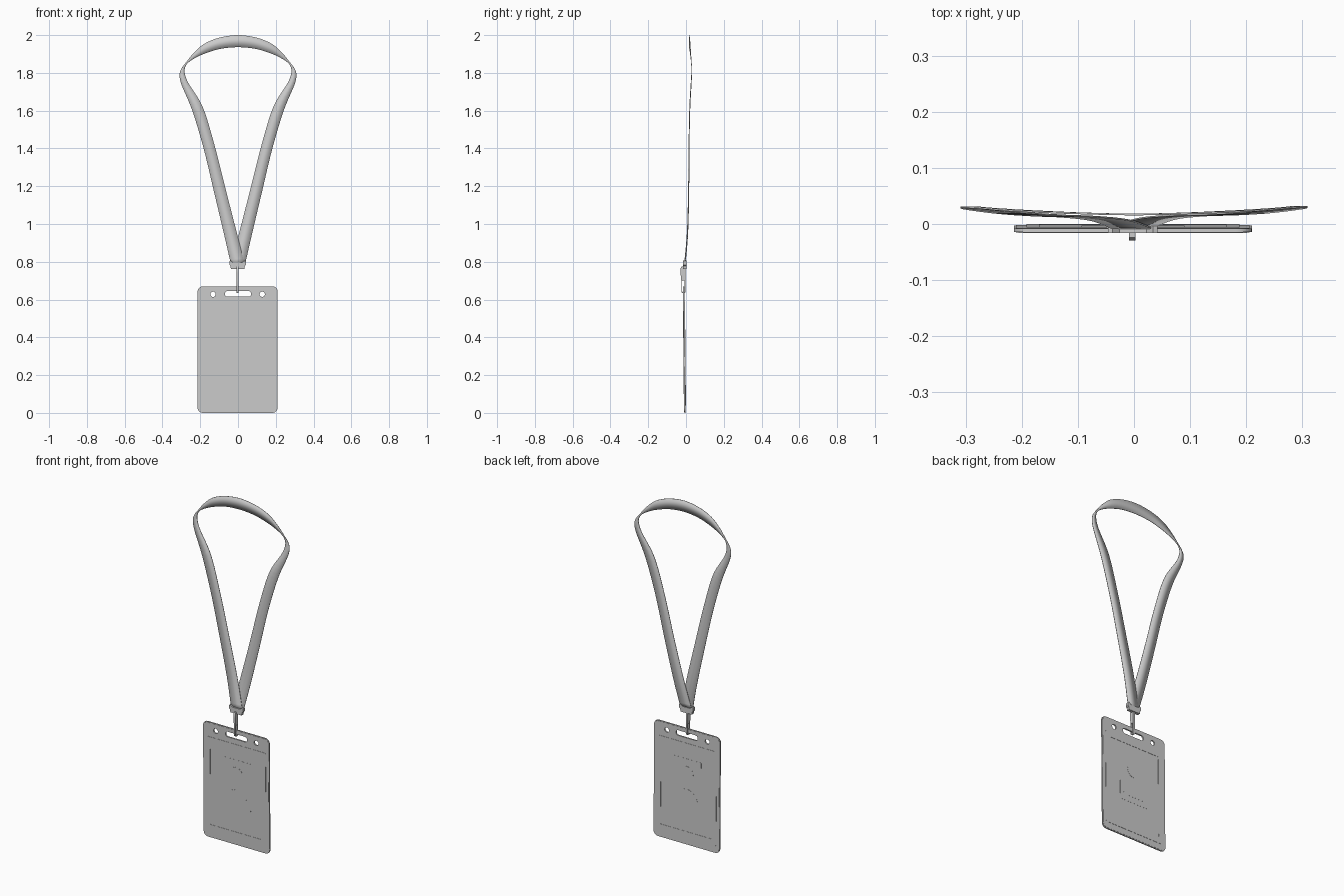
import bpy, bmesh, math
from mathutils import Vector

if "Cube" in bpy.data.objects:
    bpy.data.objects.remove(bpy.data.objects["Cube"])

FRONT = (math.pi / 2, 0, 0)               # profile drawn in x-z
SIDE = (math.pi / 2, 0, math.pi / 2)      # profile drawn in y-z
TILT = (math.pi / 2 + 0.009, 0, 0)        # card hangs slightly tilted
CARD = (-0.002, -0.0055, 0)


def finish(obj, angle=35):
    bpy.ops.object.select_all(action='DESELECT')
    obj.select_set(True)
    bpy.context.view_layer.objects.active = obj
    bpy.ops.object.shade_smooth_by_angle(angle=math.radians(angle))


def rounded(x0, x1, z0, z1, r, n=6):
    pts = []
    for cx, cz, a0 in ((x1 - r, z1 - r, 0), (x0 + r, z1 - r, 90),
                       (x0 + r, z0 + r, 180), (x1 - r, z0 + r, 270)):
        for i in range(n + 1):
            a = math.radians(a0 + 90 * i / n)
            pts.append((cx + r * math.cos(a), cz + r * math.sin(a)))
    return pts


def arc(cx, cz, r, a0=0, a1=360, n=24):
    count = n if a1 - a0 == 360 else n + 1
    return [(cx + r * math.cos(math.radians(a0 + (a1 - a0) * i / n)),
             cz + r * math.sin(math.radians(a0 + (a1 - a0) * i / n))) for i in range(count)]


def plate(name, loops, half, loc, rot, depth=0.0):
    """Filled outline (inner loops become holes), extruded; depth shifts along its normal."""
    cu = bpy.data.curves.new(name, 'CURVE')
    cu.dimensions, cu.fill_mode, cu.extrude = '2D', 'BOTH', half
    for loop in loops:
        sp = cu.splines.new('POLY')
        sp.points.add(len(loop) - 1)
        for p, (a, b) in zip(sp.points, loop):
            p.co = (a, b, 0, 1)
        sp.use_cyclic_u = True
    tmp = bpy.data.objects.new(name + "_outline", cu)
    bpy.context.collection.objects.link(tmp)
    dg = bpy.context.evaluated_depsgraph_get()
    me = bpy.data.meshes.new_from_object(tmp.evaluated_get(dg))
    bpy.data.objects.remove(tmp)
    bm = bmesh.new()
    bm.from_mesh(me)
    bmesh.ops.remove_doubles(bm, verts=bm.verts, dist=1e-5)
    bmesh.ops.translate(bm, verts=bm.verts, vec=(0, 0, depth))
    bmesh.ops.recalc_face_normals(bm, faces=bm.faces)
    bm.to_mesh(me)
    bm.free()
    obj = bpy.data.objects.new(name, me)
    bpy.context.collection.objects.link(obj)
    obj.location, obj.rotation_euler = loc, rot
    finish(obj)
    return obj


# Card holder with slot and two punched holes
holes = [rounded(-0.068, 0.072, 0.615, 0.645, 0.0149),
         arc(-0.13, 0.628, 0.014), arc(0.13, 0.628, 0.014)]
plate("card_holder", [rounded(-0.212, 0.212, 0, 0.67, 0.028)] + holes, 0.0032, CARD, TILT)
plate("holder_skin", [rounded(-0.208, 0.208, 0.004, 0.666, 0.025)] + holes, 0.0042, CARD, TILT)

# Raised window border on both faces
for side, d in (("front", 0.0045), ("back", -0.0045)):
    plate("window_border_" + side,
          [rounded(-0.19, 0.19, 0.04, 0.585, 0.008), rounded(-0.166, 0.166, 0.075, 0.557, 0.004)],
          0.001, CARD, TILT, d)

# Photo panel with a plain portrait silhouette
plate("photo_panel", [rounded(-0.092, 0.092, 0.215, 0.495, 0.003)], 0.0049, CARD, TILT)
plate("portrait_head", [arc(0, 0.41, 0.042)], 0.0055, CARD, TILT)
plate("portrait_shoulders", [arc(0, 0.25, 0.07, 0, 180)], 0.0055, CARD, TILT)

# Neck strap: right half as outer x,z / inner x,z / y, from the nape down to the clamp
half = [(0, 2.0, 0, 1.936, .017), (.10, 1.986, .09, 1.928, .019),
        (.18, 1.953, .16, 1.908, .022), (.235, 1.905, .215, 1.885, .025),
        (.27, 1.862, .259, 1.858, .028), (.298, 1.825, .278, 1.834, .030),
        (.309, 1.79, .282, 1.80, .030), (.298, 1.735, .262, 1.745, .027),
        (.242, 1.60, .187, 1.62, .020), (.182, 1.40, .125, 1.42, .016),
        (.127, 1.17, .067, 1.19, .014), (.075, .95, .008, .96, .008),
        (.037, .785, -.034, .79, -.006)]


def mirrored(r):
    return (-r[0], r[1], -r[2], r[3], r[4])


def spline(rows, n=6):
    rows = [Vector(r) for r in rows]
    ext = [2 * rows[0] - rows[1]] + rows + [2 * rows[-1] - rows[-2]]
    out = []
    for i in range(1, len(ext) - 2):
        p0, p1, p2, p3 = ext[i - 1:i + 3]
        for k in range(n):
            t = k / n
            out.append(0.5 * (2 * p1 + (p2 - p0) * t + (2 * p0 - 5 * p1 + 4 * p2 - p3) * t * t
                              + (3 * p1 - p0 - 3 * p2 + p3) * t ** 3))
    return out + [rows[-1]]


path = spline([mirrored(r) for r in reversed(half)] + half[1:])
bm = bmesh.new()
prev = None
for i, (ox, oz, ix, iz, y) in enumerate(path):
    s = 2 * i / (len(path) - 1) - 1
    y += 0.002 * s ** 3                   # keeps the overlapping ends apart
    cur = (bm.verts.new((ox, y, oz)), bm.verts.new((ix, y, iz)))
    if prev:
        bm.faces.new((prev[0], prev[1], cur[1], cur[0]))
    prev = cur
me = bpy.data.meshes.new("neck_strap")
bm.to_mesh(me)
bm.free()
strap = bpy.data.objects.new("neck_strap", me)
bpy.context.collection.objects.link(strap)
mod = strap.modifiers.new("thickness", 'SOLIDIFY')
mod.thickness, mod.offset = 0.003, 0
finish(strap)

# Crimp clamp gathering both strap ends
plate("strap_clamp", [[(-.036, .763), (.036, .763), (.038, .778), (.044, .784), (.044, .803),
                       (.036, .806), (.024, .796), (-.024, .796), (-.036, .806), (-.044, .803),
                       (-.044, .784), (-.038, .778)]], 0.009, (-0.002, -0.007, 0), FRONT)

# Narrow hook passing through the slot
plate("hook", [[(-.029, .765), (-.029, .74), (-.025, .70), (-.025, .64), (-.021, .634),
                (-.007, .634), (-.003, .64), (-.003, .765), (-.008, .775), (-.024, .775)],
               rounded(-.021, -.007, .641, .70, .003)], 0.006, (-0.003, 0, 0), SIDE)
